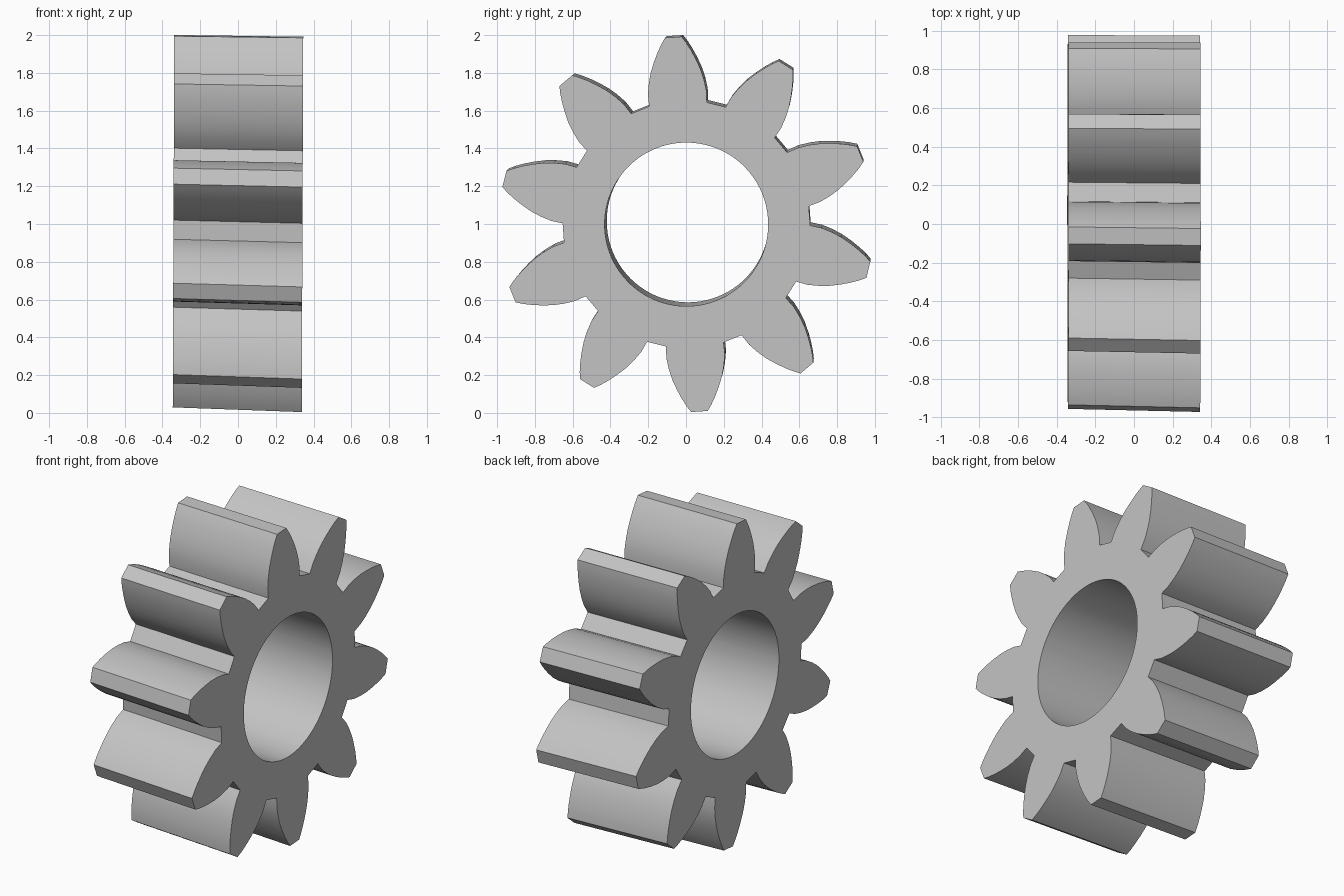
import bpy
import bmesh
from math import radians, pi, cos, sin, atan2, hypot

cube = bpy.data.objects.get("Cube")
if cube:
    bpy.data.objects.remove(cube, do_unlink=True)

TEETH = 10
FIRST_TOOTH = radians(94)
BORE = 0.433
HALF_WIDTH = 0.3415

# Half a tooth: (distance along the tooth axis, half thickness)
FLANK = [(0.637, 0.153), (0.70, 0.155), (0.76, 0.146), (0.815, 0.132),
         (0.87, 0.111), (0.92, 0.088), (0.96, 0.066), (0.993, 0.044)]


def gear_outline():
    """Points of the toothed rim, anticlockwise in the y-z plane."""
    tooth = [(r, -w) for r, w in FLANK] + [(FLANK[-1][0], 0)]
    tooth += [(r, w) for r, w in reversed(FLANK)]
    points = []
    for i in range(TEETH):
        a = FIRST_TOOTH + i * 2 * pi / TEETH
        points += [(r * cos(a) - w * sin(a), r * sin(a) + w * cos(a)) for r, w in tooth]
        # middle of the straight root between two teeth
        r0, w0 = FLANK[0]
        half = pi / TEETH
        mid = hypot(r0, w0) * cos(half - atan2(w0, r0))
        points.append((mid * cos(a + half), mid * sin(a + half)))
    return points


def add_ring(bm, points, x, scale, cy, cz):
    """One end outline; the end face leans very slightly."""
    return [bm.verts.new((x + 0.004 * v, cy + scale * u, cz + scale * v)) for u, v in points]


outer = gear_outline()
inner = [(BORE * cos(atan2(v, u)), BORE * sin(atan2(v, u))) for u, v in outer]

bm = bmesh.new()
# The far end is a touch smaller and shifted, as the axis is tilted
near = (HALF_WIDTH, 1.0, 0.002, 0.998)
far = (-HALF_WIDTH, 0.992, 0.010, 1.015)
loops = [add_ring(bm, outer, *near), add_ring(bm, outer, *far),
         add_ring(bm, inner, *far), add_ring(bm, inner, *near)]

# Skin the rim, both end faces and the bore
count = len(outer)
for k in range(4):
    a, b = loops[k], loops[(k + 1) % 4]
    for i in range(count):
        j = (i + 1) % count
        bm.faces.new((a[i], a[j], b[j], b[i]))
bmesh.ops.recalc_face_normals(bm, faces=bm.faces)

mesh = bpy.data.meshes.new("gear_wheel")
bm.to_mesh(mesh)
bm.free()
gear = bpy.data.objects.new("gear_wheel", mesh)
bpy.context.collection.objects.link(gear)

# Plain grey material
grey = bpy.data.materials.new("plain_grey")
grey.use_nodes = True
colour = (0.55, 0.55, 0.55, 1)
grey.diffuse_color = colour
grey.node_tree.nodes["Principled BSDF"].inputs["Base Color"].default_value = colour
mesh.materials.append(grey)

# Smooth flanks and bore, sharp tips, roots and ends
bpy.ops.object.select_all(action="DESELECT")
gear.select_set(True)
bpy.context.view_layer.objects.active = gear
bpy.ops.object.shade_smooth_by_angle(angle=radians(30))
